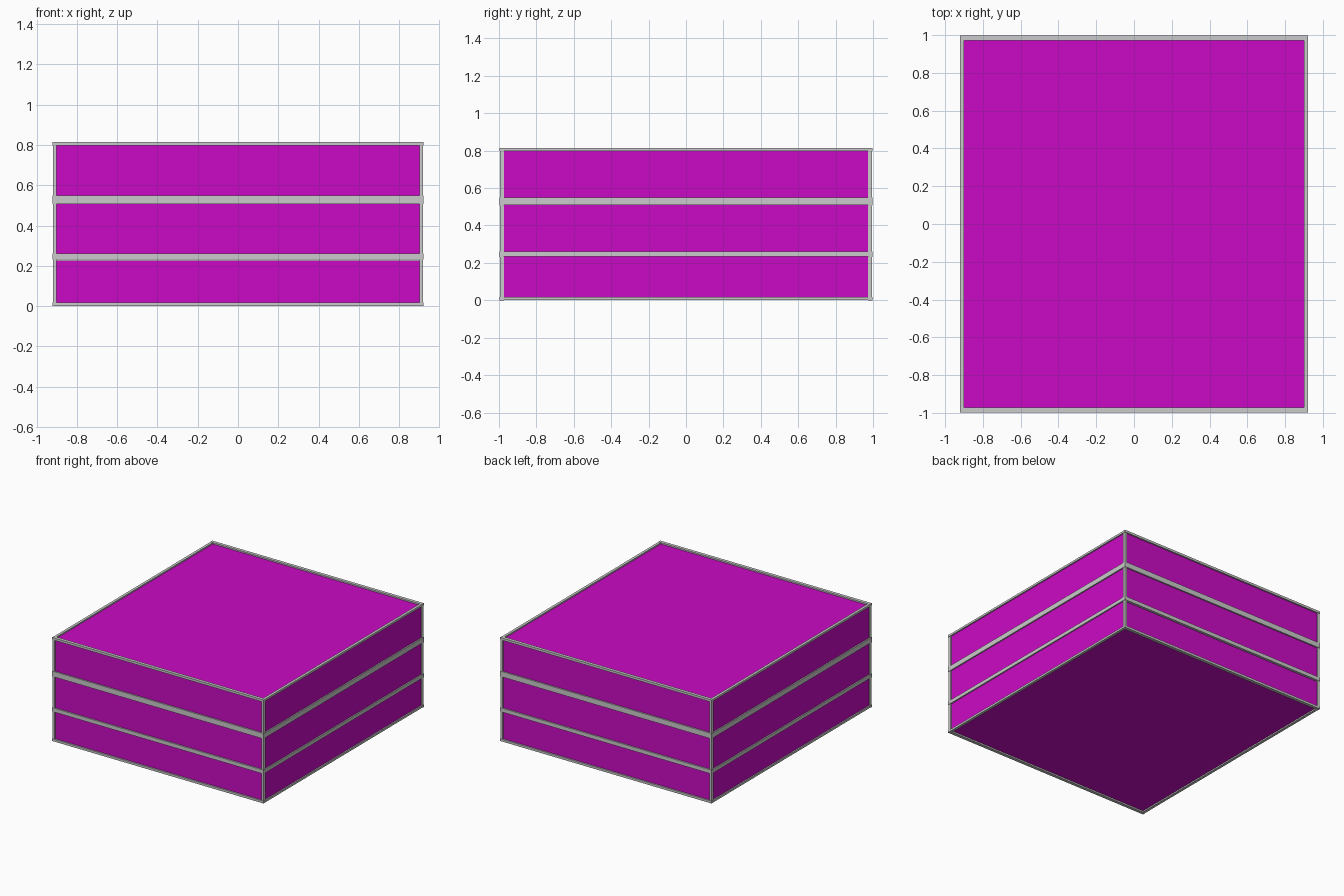
import bpy

if "Cube" in bpy.data.objects:
    bpy.data.objects.remove(bpy.data.objects["Cube"])

magenta = bpy.data.materials.new("magenta_panel")
magenta.diffuse_color = (0.6, 0.003, 0.56, 1)
magenta.use_nodes = True
magenta.node_tree.nodes["Principled BSDF"].inputs["Base Color"].default_value = magenta.diffuse_color


def box(name, x0, x1, y0, y1, z0, z1, mat=None):
    bpy.ops.mesh.primitive_cube_add(size=1, location=((x0 + x1) / 2, (y0 + y1) / 2, (z0 + z1) / 2))
    ob = bpy.context.object
    ob.name = name
    ob.scale = (x1 - x0, y1 - y0, z1 - z0)
    bpy.ops.object.transform_apply(location=False, rotation=False, scale=True)
    if mat:
        ob.data.materials.append(mat)
    return ob


X, Y, H = 0.922, 0.997, 0.815     # outer half sizes and height
W = 0.022                         # bar thickness
R, T = 0.011, 0.004               # panel recess and thickness
levels = [(0, 0.018), (0.232, 0.262), (0.508, 0.55), (0.797, H)]

# Corner posts, set slightly inside the rail ends
for sx in (-1, 1):
    for sy in (-1, 1):
        xs = sorted((sx * (X - 0.003), sx * (X - W)))
        ys = sorted((sy * (Y - 0.003), sy * (Y - W - 0.003)))
        box("corner_post", *xs, *ys, 0, H)

# Horizontal rails on all four sides at each level
for z0, z1 in levels:
    for s in (-1, 1):
        ys = sorted((s * Y, s * (Y - W - 0.003)))
        box("cross_rail", -X, X, *ys, z0, z1)
        xs = sorted((s * (X - 0.001), s * (X - W)))
        box("side_rail", *xs, -Y + W, Y - W, z0 + 0.001, z1 - 0.001)

# Recessed wall panels; the lowest front and back ones stop short of the rail
for i in range(3):
    lo, hi = levels[i][1], levels[i + 1][0]
    for s in (-1, 1):
        ys = sorted((s * (Y - R), s * (Y - R - T)))
        top = hi - 0.006 if i == 0 else hi + 0.003
        box("wall_panel", -X + R, X - R, *ys, lo - 0.003, top, magenta)
        xs = sorted((s * (X - R), s * (X - R - T)))
        box("side_panel", *xs, -Y + R, Y - R, lo - 0.003, hi + 0.003, magenta)

# Top and bottom panels
box("top_panel", -X + R, X - R, -Y + R, Y - R, H - R - T, H - R, magenta)
box("bottom_panel", -X + R, X - R, -Y + R, Y - R, R, R + T, magenta)
